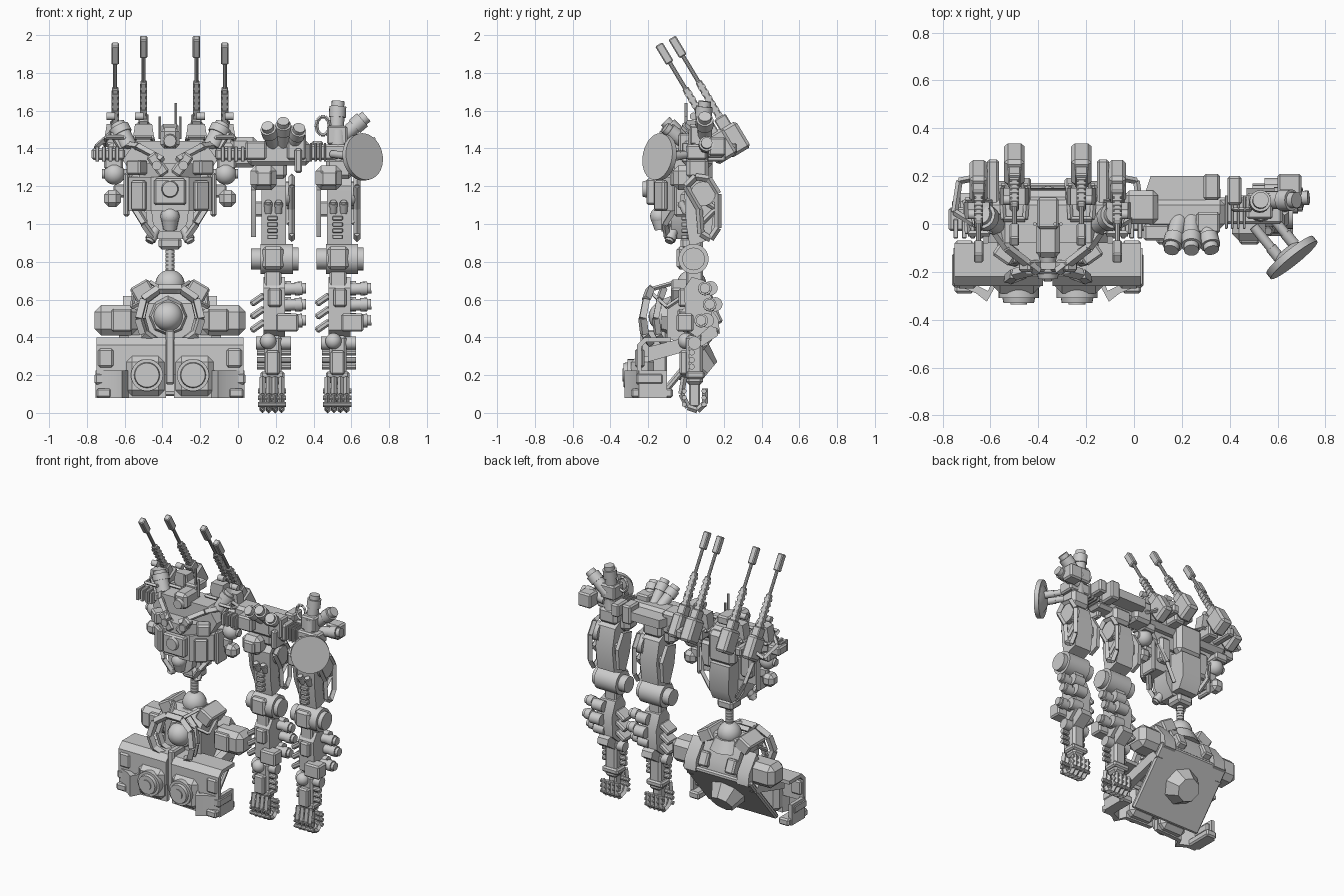
import bpy, bmesh
from math import radians, sin, cos, pi
from mathutils import Vector, Matrix, Euler

if "Cube" in bpy.data.objects:
    bpy.data.objects.remove(bpy.data.objects["Cube"])

XC = -0.36   # centre line of the torso and pelvis

def finish(name, bm):
    bmesh.ops.recalc_face_normals(bm, faces=bm.faces)
    for f in bm.faces: f.smooth = True
    for e in bm.edges: e.smooth = e.calc_face_angle(0) < 0.6
    me = bpy.data.meshes.new(name); bm.to_mesh(me); bm.free()
    ob = bpy.data.objects.new(name, me); bpy.context.collection.objects.link(ob)
    return ob

def box(name, lo, hi, rot=(0, 0, 0), bev=0.01):
    """Chamfered box from corner to corner, turned about its own centre (degrees)."""
    lo, hi = Vector(lo), Vector(hi)
    s = Vector([abs(v) for v in hi - lo])
    bm = bmesh.new(); bmesh.ops.create_cube(bm, size=1)
    bmesh.ops.scale(bm, vec=s, verts=bm.verts)
    if bev: bmesh.ops.bevel(bm, geom=bm.edges[:], offset=min(bev, min(s) * .3), segments=1, affect='EDGES')
    m = Matrix.Translation((lo + hi) / 2) @ Euler([radians(a) for a in rot]).to_matrix().to_4x4()
    bm.transform(m)
    return finish(name, bm)

def add_rod(bm, a, b, r, r2=None, n=16):
    a, b = Vector(a), Vector(b); d = b - a
    m = Matrix.Translation((a + b) / 2) @ d.to_track_quat('Z', 'Y').to_matrix().to_4x4()
    bmesh.ops.create_cone(bm, cap_ends=True, segments=n, radius1=r, radius2=r if r2 is None else r2, depth=d.length, matrix=m)

def rod(name, a, b, r, r2=None, n=16):
    bm = bmesh.new(); add_rod(bm, a, b, r, r2, n); return finish(name, bm)

def canister(name, a, b, r):
    """Cylinder with a collar and a narrower cap."""
    a, b = Vector(a), Vector(b); bm = bmesh.new()
    add_rod(bm, a, a.lerp(b, .6), r * .85); add_rod(bm, a.lerp(b, .55), a.lerp(b, .85), r); add_rod(bm, a.lerp(b, .8), b, r * .75)
    return finish(name, bm)

def frame(name, pts, r, closed=True):
    """Open frame of square bars through the points."""
    bm = bmesh.new(); k = len(pts)
    for i in range(k if closed else k - 1): add_rod(bm, pts[i], pts[(i + 1) % k], r, n=4)
    return finish(name, bm)

def ball(name, c, r):
    bm = bmesh.new(); bmesh.ops.create_uvsphere(bm, u_segments=24, v_segments=14, radius=r, matrix=Matrix.Translation(c))
    return finish(name, bm)

def prism(name, pts, lo, hi, axis):
    """Profile extruded along an axis: x takes (y,z), y takes (x,z), z takes (x,y)."""
    bm = bmesh.new()
    def put(p, v): p = list(p); p.insert('xyz'.index(axis), v); return p
    f = bm.faces.new([bm.verts.new(put(p, lo)) for p in pts])
    ext = bmesh.ops.extrude_face_region(bm, geom=[f])['geom']
    mv = Vector(put((0, 0), hi - lo))
    bmesh.ops.translate(bm, vec=mv, verts=[g for g in ext if isinstance(g, bmesh.types.BMVert)])
    return finish(name, bm)

def at_centre(pts): return [(XC + x, z) for x, z in pts + [(-x, z) for x, z in reversed(pts)]]

# ---------- pelvis: core, ball joint, front ring ----------
prism('pelvis_core', [(-.1, .4), (-.1, .58), (-.03, .68), (.07, .67), (.15, .52), (.16, .44), (.06, .32)], XC - .14, XC + .14, 'x')
ball('waist_ball', (XC, .03, .68), .078)
rod('waist_collar', (XC, .03, .58), (XC, .03, .66), .13, .09, 10)
ball('pelvis_front_ball', (XC - .01, -.12, .51), .078)
rod('pelvis_ball_socket', (XC - .01, -.05, .51), (XC - .01, -.13, .51), .12, .09, 8)
ring = [(.06, .655, -.19), (.14, .6, -.21), (.165, .5, -.23), (.14, .42, -.22), (.07, .37, -.19)]
ring += [(-x, z, y) for x, z, y in reversed(ring)]
frame('pelvis_ring_front', [(XC + x, y, z) for x, z, y in ring], .025)
frame('pelvis_ring_rear', [(XC + x * .9, y + .07, z) for x, z, y in ring], .022)
box('pelvis_keel', (XC - .025, -.24, .15), (XC + .025, -.1, .44))
# pelvis back plate and dome
box('back_plate', (XC - .27, .0, .04), (XC + .27, .035, .5), (-40, 0, 0), .012)
rod('back_dome', (XC, .03, .28), (XC, .115, .21), .13, .08, 8)
for s in (-1, 1):
    X = lambda v: XC + s * v
    box('hip_box', (X(.17), -.03, .41), (X(.4), .13, .57), bev=.035)
    box('hip_box_panel', (X(.2), -.045, .43), (X(.31), .05, .55))
    # hollow skirt armour
    prism('skirt_upper', [(-.26, .2), (-.26, .36), (-.22, .4), (-.08, .4), (-.08, .375), (-.21, .375), (-.235, .35), (-.235, .2)], X(.02), X(.39), 'x')
    prism('skirt_lower', [(X(.02), -.25), (X(.22), -.26), (X(.255), -.325), (X(.3), -.29), (X(.395), -.25), (X(.395), -.1), (X(.37), -.1), (X(.37), -.23), (X(.29), -.26), (X(.25), -.28), (X(.23), -.23), (X(.02), -.22)], .08, .225, 'z')
    box('skirt_block', (X(.03), -.29, .09), (X(.23), -.17, .3), bev=.03)
    box('skirt_slot', (X(.3), -.27, .24), (X(.38), -.22, .34))
    box('skirt_foot', (X(.31), -.29, .08), (X(.39), -.07, .13))
    box('skirt_foot_panel', (X(.35), -.265, .15), (X(.4), -.12, .21))
    prism('skirt_bracket', [(-.2, .27), (-.2, .35), (.08, .42), (.12, .36)], X(.22), X(.27), 'x')
    rod('nozzle', (X(.122), -.2, .2), (X(.122), -.31, .2), .085, n=24)
    rod('nozzle_rim', (X(.122), -.3, .2), (X(.122), -.33, .2), .07, .064, n=24)
    rod('nozzle_core', (X(.122), -.32, .2), (X(.122), -.337, .2), .035, n=24)
    box('pelvis_shoulder_plate', (X(.09), -.08, .6), (X(.2), .1, .69), (0, s * 30, 0))
    frame('pelvis_rail', [(X(.04), -.2, .65), (X(.1), -.06, .69), (X(.19), .02, .64), (X(.2), -.1, .56)], .012)
    prism('pelvis_rear_flap', [(.08, .62), (.17, .5), (.18, .42), (.12, .4), (.05, .55)], X(.16), X(.25), 'x')
    box('pelvis_vent', (X(.07), .1, .46), (X(.14), .18, .56), (25, 0, 0))

# ---------- waist and torso ----------
for i in range(6):
    rod('waist_segment', (XC, .03, .745 + i * .02), (XC, .03, .762 + i * .02), .025)
rod('waist_rod', (XC, .03, .7), (XC, .03, .9), .018)
box('waist_clamp', (XC - .06, -.03, .865), (XC + .06, .09, .93), bev=.015)
prism('abdomen', at_centre([(.13, 1.08), (.12, 1.0), (.07, .92)]), -.08, .04, 'y')
prism('abdomen_front', at_centre([(.1, 1.08), (.09, 1.0), (.05, .96)]), -.13, -.08, 'y')
prism('chest_block', at_centre([(.22, .03), (.22, -.07), (.1, -.17)]), 1.07, 1.25, 'z')
box('chest_panel', (XC - .085, -.21, 1.1), (XC + .085, -.13, 1.24))
rod('chest_lens', (XC, -.2, 1.185), (XC, -.23, 1.185), .048, .04, 20)
rod('pilot_pod', (XC, -.13, .97), (XC, -.14, 1.04), .035, .05)
ball('pilot_dome', (XC, -.14, 1.04), .05)
prism('upper_chest', at_centre([(.19, 1.24), (.25, 1.34), (.18, 1.44)]), -.08, .05, 'y')
prism('chest_prow', at_centre([(.18, -.06), (.06, -.19)]), 1.25, 1.32, 'z')
box('head', (XC - .05, -.14, 1.4), (XC + .05, .02, 1.51), bev=.02)
rod('head_eye', (XC, -.13, 1.44), (XC, -.16, 1.44), .04, .032, 12)
box('head_crest', (XC - .045, -.02, 1.47), (XC + .045, .11, 1.53))
for x, h in ((.03, 1.64), (.055, 1.57), (-.055, 1.57)):
    rod('antenna', (XC + x, .0, 1.45), (XC + x, .0, h), .008, n=6)
box('upper_beam', (XC - .33, -.0, 1.33), (XC + .36, .11, 1.44), bev=.03)
box('rear_hump', (XC - .1, .05, 1.2), (XC + .1, .14, 1.42), bev=.03)
prism('rear_pack', [(.03, 1.22), (.14, 1.2), (.15, 1.02), (.11, .94), (.03, .94)], XC - .075, XC + .075, 'x')
A = 31
D = Vector((0, -sin(radians(A)), cos(radians(A))))
def cannon(base, w):
    """Breech box, ribbed sleeve, thin barrel and square muzzle along D."""
    def seg(name, t0, t1, wx, wy, bev=.006):
        c = base + D * ((t0 + t1) / 2); h = Vector((wx, wy, t1 - t0)) / 2
        box(name, c - h, c + h, (A, 0, 0), bev)
    seg('cannon_breech', -.09, .07, w, .125, .015)
    seg('cannon_block', .05, .13, .055, .07)
    seg('cannon_sleeve', .1, .35, .034, .036)
    for i in range(6): seg('cannon_rib', .13 + i * .035, .148 + i * .035, .039, .04, 0)
    rod('cannon_barrel', base + D * .3, base + D * .53, .011, n=10)
    seg('cannon_muzzle', .505, .62, .04, .045)
for s in (-1, 1):
    X = lambda v: XC + s * v
    cannon(Vector((X(.14), .245, 1.455)), .085)
    cannon(Vector((X(.29), .175, 1.42)), .075)
    for v, y in ((.14, .1), (.29, .04)):
        prism('cannon_mount', [(X(v - .06), 1.43), (X(v - .045), 1.53), (X(v + .045), 1.53), (X(v + .06), 1.43)], y - .02, y + .05, 'y')
        frame('cannon_cradle', [(X(v - .055), y + .06, 1.42), (X(v - .045), y - .08, 1.46), (X(v + .045), y - .08, 1.46), (X(v + .055), y + .06, 1.42)], .012)
        rod('cannon_trunnion', (X(v), y, 1.57), (X(v + .045), y, 1.57), .02)
    box('cannon_tail_arm', (X(.205), .08, 1.37), (X(.255), .27, 1.43))
    canister('shoulder_canister', (X(.22), -.0, 1.41), (X(.28), .04, 1.53), .055)
    box('shoulder_wing', (X(.24), -.03, 1.34), (X(.415), .07, 1.4))
    for i in range(4): box('wing_louver', (X(.27 + i * .035), -.06, 1.33), (X(.29 + i * .035), .02, 1.41), bev=.003)
    frame('wing_brace', [(X(.26), -.02, 1.4), (X(.31), .0, 1.48), (X(.39), .05, 1.41), (X(.37), .18, 1.36), (X(.27), .2, 1.42)], .014)
    ball('shoulder_globe', (X(.295), .02, 1.265), .057)
    rod('globe_axle', (X(.2), .02, 1.265), (X(.36), .02, 1.265), .025)
    box('globe_cap', (X(.25), -.01, 1.29), (X(.35), .09, 1.35))
    box('side_pod', (X(.26), -.03, 1.09), (X(.35), .06, 1.18), bev=.025)
    box('side_pod_arm', (X(.22), .0, 1.14), (X(.3), .04, 1.21))
    frame('chest_strut', [(X(.24), .0, 1.42), (X(.17), -.1, 1.41), (X(.04), -.2, 1.34)], .02, False)
    box('collar_bar', (X(.035), -.2, 1.25), (X(.095), -.15, 1.38), (0, s * 35, 0))
    rod('collar_vent', (X(.07), -.21, 1.31), (X(.07), -.15, 1.31), .025)
    box('chest_cheek', (X(.13), -.16, 1.26), (X(.22), -.08, 1.34), (0, 0, s * 35))
    box('chest_side_plate', (X(.12), -.15, 1.07), (X(.21), -.115, 1.23), (0, 0, s * 35))
    box('chest_side_ridge', (X(.215), -.06, 1.04), (X(.245), .05, 1.27))
    frame('abdomen_rib', [(X(.19), -.06, 1.08), (X(.14), -.11, 1.0), (X(.09), -.1, .93)], .018, False)
    frame('rear_rib', [(X(.2), .05, 1.24), (X(.17), .1, 1.1), (X(.1), .09, .98)], .016, False)
    canister('belly_thruster', (X(.07), -.06, .98), (X(.11), -.09, .905), .03)
    box('rear_panel', (X(.11), .02, 1.12), (X(.2), .08, 1.3), bev=.02)
    box('rear_spine_block', (X(.1), .1, 1.36), (X(.18), .2, 1.44))

# ---------- shoulder bridge ----------
box('bridge_link', (-.04, .0, 1.3), (.1, .14, 1.46), bev=.02)
box('bridge_body', (.05, -.02, 1.31), (.38, .1, 1.44), bev=.02)
prism('bridge_rear', [(.03, .08), (.07, .2), (.3, .2), (.35, .08)], 1.36, 1.42, 'z')
box('bridge_cap', (.29, .1, 1.33), (.36, .21, 1.46))
box('bridge_front', (.04, -.07, 1.34), (.15, .0, 1.44))
box('bridge_drop', (.3, -.07, 1.27), (.34, .04, 1.4))
box('bridge_box', (.26, -.04, 1.34), (.36, .05, 1.48))
box('outer_link', (.34, .0, 1.34), (.62, .11, 1.42))
for i in range(4): box('link_fin', (.38 + i * .025, -.02, 1.33), (.392 + i * .025, .12, 1.43), bev=.003)
for x, z in ((.155, 1.52), (.24, 1.545), (.325, 1.51)):
    canister('smoke_tube', (.24 + (x - .24) * .6, .02, 1.41), (x, -.11, z), .042)
# outer mast, sensor tubes and dish
rod('mast', (.53, .06, 1.3), (.53, .06, 1.5), .06, .045, 12)
box('mast_block', (.47, .02, 1.42), (.58, .13, 1.52))
canister('upright_tube', (.52, .08, 1.46), (.53, .1, 1.65), .045)
canister('side_tube', (.54, .1, 1.45), (.68, .1, 1.57), .045)
canister('rear_tube', (.56, .1, 1.4), (.73, .11, 1.43), .04)
box('rear_box', (.6, .12, 1.36), (.7, .21, 1.46))
box('mast_rear_block', (.39, .08, 1.35), (.45, .2, 1.44))
frame('sensor_hoop', [(.45 + .035 * cos(i * pi / 5), .06, 1.52 + .05 * sin(i * pi / 5)) for i in range(10)], .01)
dc, dn = Vector((.66, -.14, 1.355)), Vector((.62, -.77, .15)).normalized()
rod('dish', dc - dn * .015, dc + dn * .015, .125, n=32)
rod('dish_back', dc - dn * .04, dc - dn * .01, .05, .1, 20)
for o in (-.03, .03): canister('dish_strut', (.53 + o, .02 + o, 1.37), dc + Vector((o, o, 0)), .024)

# ---------- hanging arms ----------
def arm(c):
    X = lambda v: c + v
    box('shoulder_pad', (X(-.115), -.07, 1.18), (X(.025), .06, 1.31), bev=.03)
    box('shoulder_pad_face', (X(-.085), -.085, 1.2), (X(0), -.05, 1.28))
    box('shoulder_hinge', (X(-.06), .0, 1.24), (X(.08), .12, 1.35), bev=.02)
    prism('upper_arm', [(-.01, 1.2), (.05, 1.26), (.12, 1.22), (.15, 1.08), (.13, .92), (.02, .88), (.0, 1.0)], X(-.055), X(.075), 'x')
    for i in range(4): box('upper_arm_step', (X(-.025), -.025, .92 + i * .033), (X(.03), .01, .943 + i * .033), bev=.004)
    for v in (-.02, .035): canister('upper_arm_plug', (X(v), .0, 1.06), (X(v), -.03, 1.12), .022)
    loop = [(.0, 1.2), (.05, 1.25), (.12, 1.24), (.17, 1.16), (.17, .98), (.13, .92), (.08, .95), (.07, 1.08)]
    frame('side_frame', [(X(.105), y, z) for y, z in loop], .018)
    frame('side_frame_brace', [(X(.09), .03, 1.16), (X(.09), .16, 1.08), (X(.09), .08, 1.0)], .014, False)
    rod('side_disc', (X(.06), .09, 1.16), (X(.11), .09, 1.16), .065, n=20)
    prism('inner_plate', [(.01, 1.18), (.1, 1.2), (.16, 1.1), (.15, .96), (.08, .93), (.03, 1.05)], X(-.11), X(-.085), 'x')
    box('inner_plate_pin', (X(-.1), .06, 1.04), (X(-.03), .12, 1.12))
    # elbow
    rod('elbow', (X(-.06), .04, .815), (X(.11), .04, .815), .08, n=24)
    rod('elbow_cap', (X(.1), .04, .815), (X(.14), .04, .815), .06, n=24)
    rod('elbow_inner_cap', (X(-.11), .04, .815), (X(-.05), .04, .815), .055, n=24)
    box('elbow_guard', (X(-.05), -.05, .76), (X(.06), .0, .88), bev=.015)
    box('elbow_link', (X(-.04), .0, .62), (X(.05), .09, .77))
    # forearm
    prism('forearm', [(-.01, .66), (.03, .72), (.1, .7), (.14, .6), (.13, .46), (.06, .4), (.0, .44)], X(-.045), X(.07), 'x')
    box('forearm_face', (X(-.02), -.04, .56), (X(.05), .01, .66))
    for z, y in ((.66, .13), (.575, .155), (.49, .11)):
        canister('forearm_tube', (X(.05), y - .03, z - .005), (X(.18), y - .03, z), .036)
        rod('forearm_tube_rear', (X(.02), y, z), (X(.1), y, z), .038)
    for z in (.6, .53, .46):
        box('forearm_fin', (X(-.12), .0, z - .018), (X(-.03), .1, z + .018), (0, -35, 0))
    box('forearm_box', (X(.02), -.05, .43), (X(.14), .04, .525))
    prism('forearm_tail', [(.08, .48), (.16, .45), (.17, .41), (.08, .35)], X(-.03), X(.05), 'x')
    # wrist and hand
    ball('wrist_ball', (X(-.02), .0, .38), .043)
    rod('wrist_pin', (X(-.085), .045, .37), (X(.1), .045, .37), .035)
    box('palm', (X(-.04), .0, .15), (X(.05), .09, .41), bev=.015)
    for z in (.32, .28, .245):
        rod('palm_bolt', (X(-.08), .03, z), (X(.1), .03, z), .016, n=10)
    box('palm_guard', (X(-.035), -.035, .2), (X(.04), .01, .33))
    box('palm_side', (X(-.06), .0, .18), (X(.065), .1, .22))
    for v in (-.05, -.017, .017, .05):
        frame('finger', [(X(v), -.01, .19), (X(v), -.025, .1), (X(v), .01, .03), (X(v), .06, .013), (X(v), .1, .05), (X(v), .1, .13)], .016, False)
    for z in (.045, .08, .115):
        rod('finger_knuckle', (X(-.075), -.01, z), (X(.075), -.01, z), .013, n=10)
        rod('finger_knuckle_rear', (X(-.07), .095, z), (X(.07), .095, z), .013, n=10)
    box('finger_core', (X(-.03), .015, .03), (X(.03), .075, .17))
arm(.18)
arm(.525)
